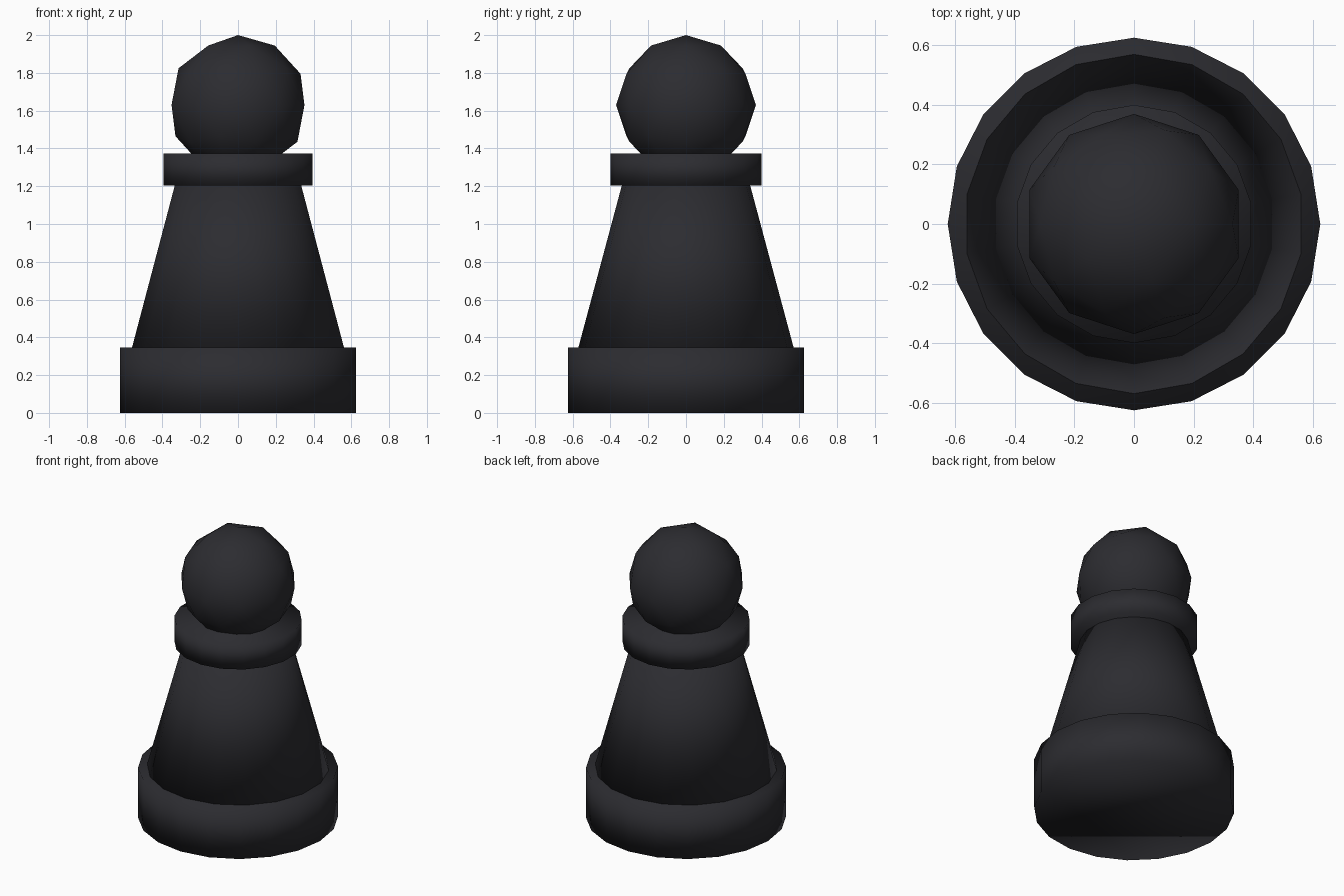
import bpy

if "Cube" in bpy.data.objects:
    bpy.data.objects.remove(bpy.data.objects["Cube"])

black = bpy.data.materials.new("black")
black.diffuse_color = (0.025, 0.025, 0.03, 1)
black.use_nodes = True
black.node_tree.nodes["Principled BSDF"].inputs["Base Color"].default_value = black.diffuse_color


def finish(name):
    ob = bpy.context.object
    ob.name = name
    ob.data.materials.append(black)
    bpy.ops.object.shade_smooth()


def drum(name, sides, r_bottom, r_top, z0, z1):
    bpy.ops.mesh.primitive_cone_add(vertices=sides, radius1=r_bottom, radius2=r_top,
                                    depth=z1 - z0, location=(0, 0, (z0 + z1) / 2))
    finish(name)


# Turned sections, from the bottom up
drum("base", 20, 0.626, 0.626, 0.0, 0.345)
drum("body", 18, 0.57, 0.34, 0.345, 1.203)
drum("collar", 18, 0.40, 0.40, 1.203, 1.372)

# Faceted ball on top
bpy.ops.mesh.primitive_ico_sphere_add(subdivisions=2, radius=0.37, location=(0, 0, 1.63))
finish("head")
